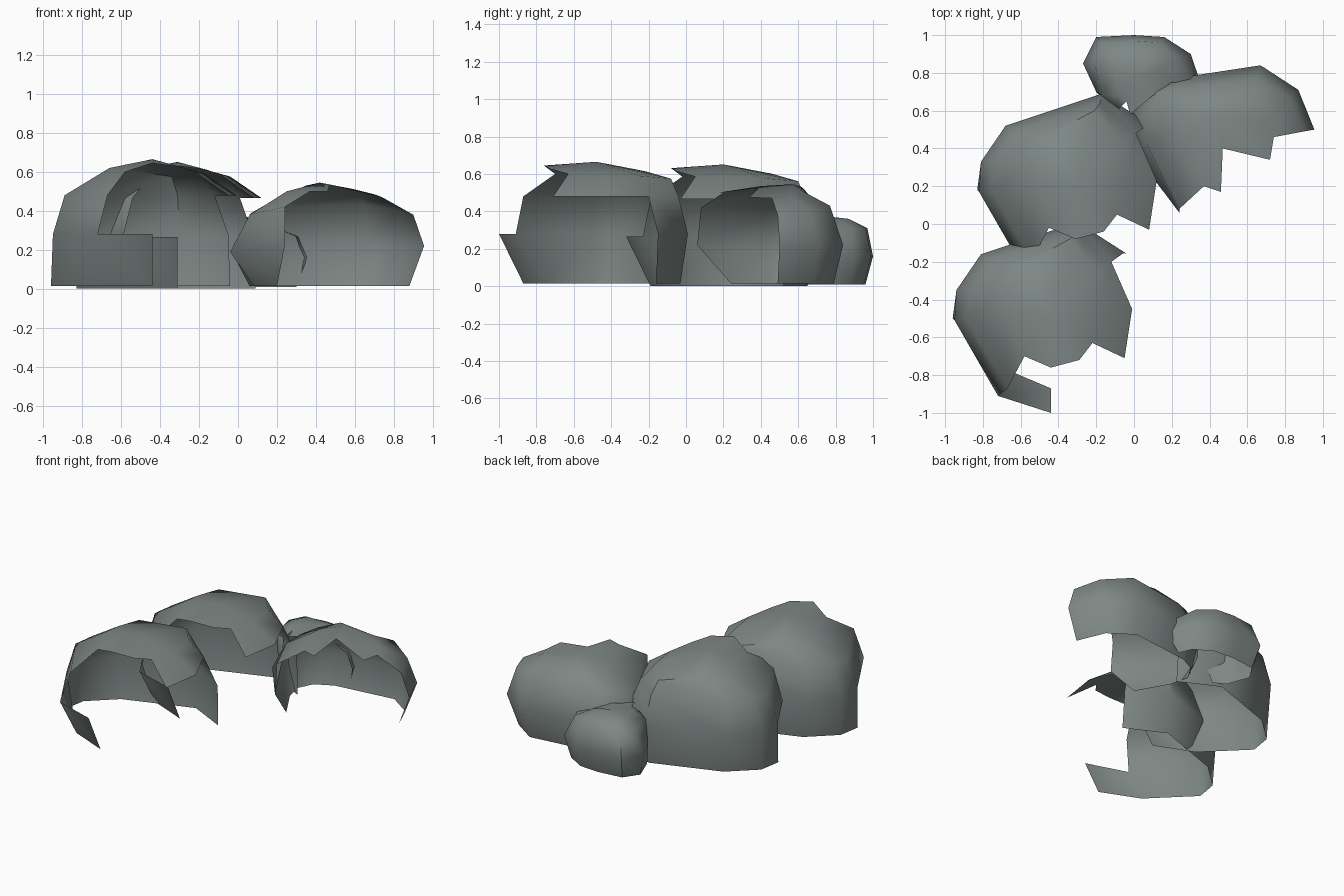
import bpy, bmesh

# single stone colour
stone = bpy.data.materials.new("stone grey")
stone.diffuse_color = (0.21, 0.245, 0.238, 1)


def rock(name, rows, extra, apex, offset=(0, 0, 0)):
    """Open rock shell: rows of (x, y[, z]) or None at given heights,
    closed by a fan that also runs over the broken roof edge (extra)."""
    bm = bmesh.new()

    def vert(p, z=0):
        h = p[2] if len(p) > 2 else z
        return bm.verts.new((p[0] + offset[0], p[1] + offset[1], h + offset[2]))

    grid = [[vert(p, z) if p else None for p in pts] for z, pts in rows]
    for low, high in zip(grid, grid[1:]):
        for i in range(len(low) - 1):
            quad = (low[i], low[i + 1], high[i + 1], high[i])
            if all(quad):
                bm.faces.new(quad)
    rim = [v for v in grid[-1] if v] + [vert(p) for p in extra]
    top = vert(apex)
    for a, b in zip(rim, rim[1:] + rim[:1]):
        bm.faces.new((a, b, top))
    for v in [v for v in bm.verts if not v.link_faces]:
        bm.verts.remove(v)
    bmesh.ops.recalc_face_normals(bm, faces=bm.faces)
    me = bpy.data.meshes.new(name)
    bm.to_mesh(me)
    bm.free()
    me.materials.append(stone)
    ob = bpy.data.objects.new(name, me)
    bpy.context.collection.objects.link(ob)
    bpy.ops.object.select_all(action='DESELECT')
    ob.select_set(True)
    bpy.context.view_layer.objects.active = ob
    bpy.ops.object.shade_smooth_by_angle(angle=0.9)


# large boulder shell, used twice
N = None
big_rows = [
    (.015, [(-.44, -.87), (-.70, -.76), (-.96, -.50), (-.935, -.35), (-.76, -.19),
            (-.30, -.03), (-.04, -.16), N, N]),
    (.28, [(-.44, -1.0), (-.72, -.91), (-.95, -.51), (-.94, -.35), (-.81, -.16),
           (-.30, .01), (-.05, -.15), N, N]),
    (.48, [N, (-.67, -.87), (-.89, -.50), (-.87, -.35), (-.77, -.19),
           (-.31, -.04), (-.12, -.20), (-.01, -.45), (-.05, -.71)]),
    (.60, [N, (-.58, -.70), (-.66, -.48, .62), (-.66, -.36, .61), (-.60, -.22, .615),
           (-.34, -.08, .575), (-.20, -.25, .59), (-.17, -.45, .59), (-.22, -.63)]),
]
big_edge = [(-.29, -.72, .625), (-.44, -.76, .645)]
for name, off in (("front_boulder", (0, 0, 0)), ("middle_boulder", (.13, .68, -.014))):
    rock(name, big_rows, big_edge, (-.44, -.48, .665), off)

# wide boulder on the right
rock("right_boulder", [
    (.015, [(.20, .24), (.08, .45), (.05, .58), (.10, .68), (.22, .74), (.64, .79),
            (.80, .68), (.88, .49)]),
    (.22, [(.24, .06), (-.04, .43, .19), (-.03, .58, .19), (.08, .73), (.21, .77), (.67, .84),
           (.87, .71), (.955, .50)]),
    (.42, [(.24, .08), (.06, .44, .38), (.07, .58, .39), (.14, .68), (.24, .72), (.65, .77, .43),
           (.83, .66, .40), (.90, .49, .38)]),
    (.50, [(.37, .20), (.25, .42), (.26, .52), (.29, .58), (.35, .62, .53), (.60, .62, .51),
           (.70, .55, .485), (.74, .46, .47)]),
], [(.72, .34, .475), (.47, .40, .535), (.46, .17, .50)], (.42, .57, .545))

# small boulder at the back
rock("back_boulder", [
    (.01, [(-.10, .64), (-.18, .68), (-.24, .84), (-.17, .94), (0, .96), (.14, .95), (.26, .88),
           (.30, .79)]),
    (.16, [(-.08, .60), (-.20, .70), (-.27, .85), (-.20, .99), (0, 1.0), (.16, .99), (.30, .90),
           (.355, .74)]),
    (.31, [(-.08, .61), (-.17, .68), (-.21, .85), (-.16, .95), (0, .97), (.13, .96), (.23, .88),
           (.31, .74, .265)]),
    (.36, [(-.04, .65), (-.08, .68), (-.10, .82), (-.08, .87), (0, .87), (.08, .87), (.13, .82),
           (.20, .75, .31)]),
], [(.10, .68, .35), (-.02, .58, .35)], (.02, .78, .37))
